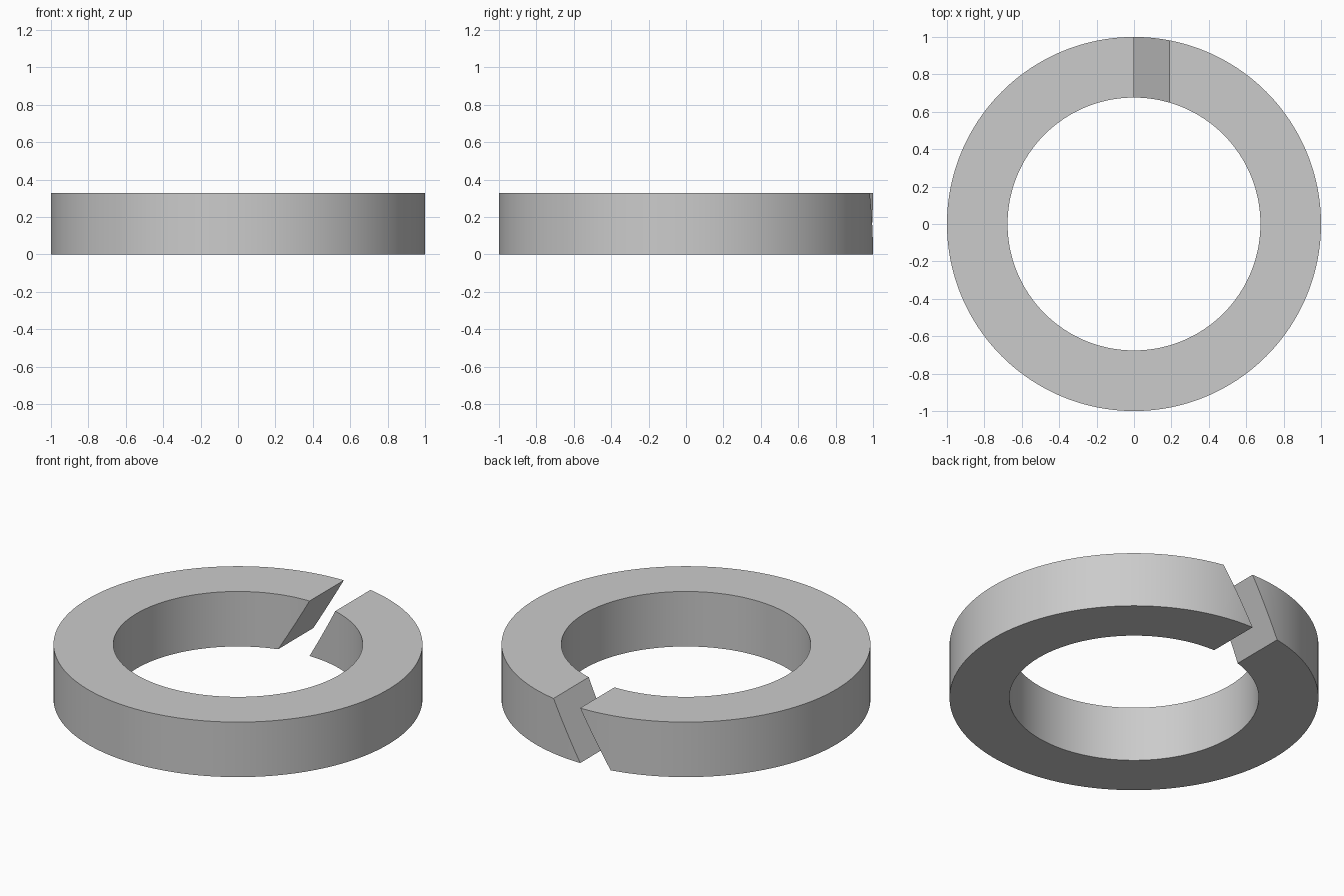
import bpy, bmesh, math

if "Cube" in bpy.data.objects:
    bpy.data.objects.remove(bpy.data.objects["Cube"])

R_OUT, R_IN, H, GAP, SEG = 1.0, 0.676, 0.329, 0.189, 192


def mesh_object(name, bm):
    bmesh.ops.recalc_face_normals(bm, faces=bm.faces)
    me = bpy.data.meshes.new(name)
    bm.to_mesh(me)
    bm.free()
    ob = bpy.data.objects.new(name, me)
    bpy.context.collection.objects.link(ob)
    return ob


# Full ring: rectangular section swept round z
bm = bmesh.new()
section = [(R_IN, 0), (R_OUT, 0), (R_OUT, H), (R_IN, H)]
rings = []
for i in range(SEG):
    a = 2 * math.pi * i / SEG
    rings.append([bm.verts.new((r * math.cos(a), r * math.sin(a), z)) for r, z in section])
for i in range(SEG):
    p, q = rings[i], rings[(i + 1) % SEG]
    for k in range(4):
        n = (k + 1) % 4
        bm.faces.new((p[k], q[k], q[n], p[n]))
washer = mesh_object("split_washer", bm)

# Slanted slot cutter at the back: gap leans towards +x as it rises
bm = bmesh.new()
low, high = -0.1, H + 0.1


def lean(z):
    return GAP * (z / H - 1)


outline = [(lean(low), low), (lean(low) + GAP, low),
           (lean(high) + GAP, high), (lean(high), high)]
face = bm.faces.new([bm.verts.new((x, 0.35, z)) for x, z in outline])
ext = bmesh.ops.extrude_face_region(bm, geom=[face])
verts = [v for v in ext["geom"] if isinstance(v, bmesh.types.BMVert)]
bmesh.ops.translate(bm, verts=verts, vec=(0, 1.0, 0))
cutter = mesh_object("slot_cutter", bm)
cutter.hide_render = True

# Cut the slot, then drop the cutter
mod = washer.modifiers.new("slot", "BOOLEAN")
mod.operation = "DIFFERENCE"
mod.solver = "EXACT"
mod.object = cutter
bpy.context.view_layer.objects.active = washer
washer.select_set(True)
bpy.ops.object.modifier_apply(modifier=mod.name)
bpy.data.objects.remove(cutter, do_unlink=True)
bpy.ops.object.shade_smooth_by_angle(angle=math.radians(30))
